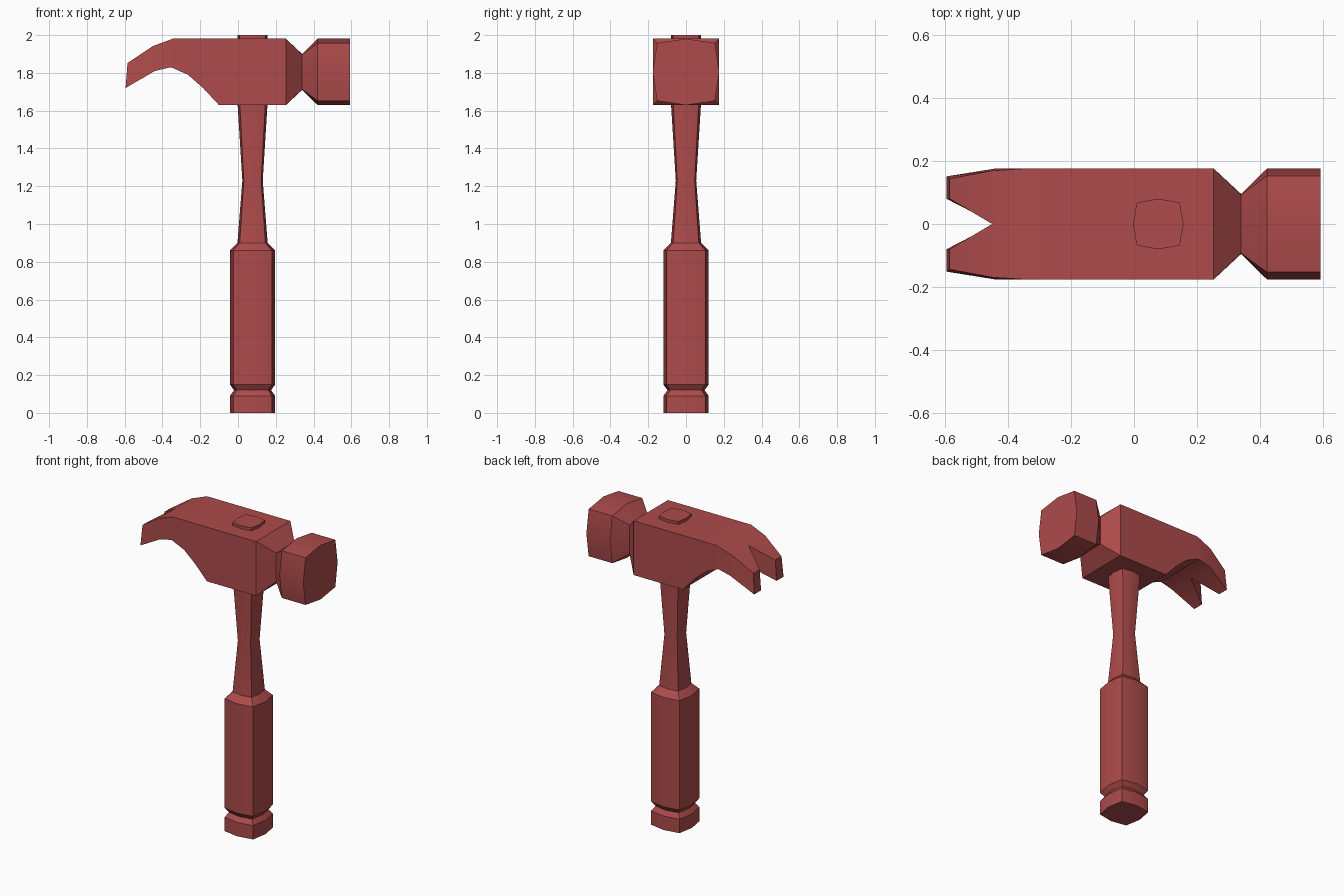
import bpy, bmesh, math
from mathutils import Vector

if "Cube" in bpy.data.objects:
    bpy.data.objects.remove(bpy.data.objects["Cube"])

CX = 0.077      # handle axis in x
HZ = 1.805      # head axis in z

red = bpy.data.materials.new("hammer_red")
red.diffuse_color = (0.42, 0.07, 0.07, 1)
red.use_nodes = True
red.node_tree.nodes["Principled BSDF"].inputs["Base Color"].default_value = red.diffuse_color


def finish(name, bm):
    bmesh.ops.remove_doubles(bm, verts=bm.verts, dist=1e-4)
    bmesh.ops.recalc_face_normals(bm, faces=bm.faces)
    me = bpy.data.meshes.new(name)
    bm.to_mesh(me)
    bm.free()
    me.shade_smooth()
    me.set_sharp_from_angle(angle=math.radians(30))
    me.materials.append(red)
    ob = bpy.data.objects.new(name, me)
    bpy.context.collection.objects.link(ob)


def octagon(mid, corner):
    """Square with slightly bulging sides."""
    m, c = mid, corner
    return [(m, 0), (c, c), (0, m), (-c, c), (-m, 0), (-c, -c), (0, -m), (c, -c)]


def loft(name, sections, place, cap_start=True):
    bm = bmesh.new()
    rings = [[bm.verts.new(place(t, a, b)) for a, b in octagon(m, c)]
             for t, m, c in sections]
    for r, s in zip(rings, rings[1:]):
        for i in range(8):
            j = (i + 1) % 8
            bm.faces.new((r[i], r[j], s[j], s[i]))
    if cap_start:
        bm.faces.new(rings[0])
    bm.faces.new(rings[-1])
    finish(name, bm)


# Handle: grip with groove, waisted shaft, end showing through the head
profile = [(0, .12), (.09, .12), (.12, .098), (.15, .12), (.86, .12),
           (.9, .08), (1.23, .054), (1.63, .079), (2.0, .08)]
loft("handle", [(z, r, r * .85) for z, r in profile],
     lambda t, a, b: (CX + a, b, t))

# Neck and striking face
loft("striking_face",
     [(.253, .176, .176), (.34, .095, .093), (.422, .176, .153), (.592, .176, .153)],
     lambda t, a, b: (t, a, HZ + b), cap_start=False)

# Head block and split claw: top x, z / bottom x, z / outer y top, bottom / inner y
stations = [
    (.253, 1.981, .253, 1.629, .176, .176, 0),
    (-.10, 1.981, -.10, 1.629, .176, .176, 0),
    (-.185, 1.981, -.185, 1.72, .176, .176, 0),
    (-.265, 1.981, -.265, 1.79, .176, .176, 0),
    (-.345, 1.981, -.355, 1.83, .176, .176, 0),
    (-.45, 1.942, -.44, 1.81, .169, .176, 0),
    (-.585, 1.852, -.595, 1.72, .144, .151, .08),
]
bm = bmesh.new()
for side in (1, -1):
    rings = []
    for tx, tz, bx, bz, ot, ob_, inner in stations:
        pts = [(tx, inner, tz), (tx, ot, tz), (bx, ob_, bz), (bx, inner, bz)]
        rings.append([bm.verts.new((x, side * y, z)) for x, y, z in pts])
    for k, (r, s) in enumerate(zip(rings, rings[1:])):
        # the inner wall exists only along the claw slot
        for i in range(4 if k == len(rings) - 2 else 3):
            j = (i + 1) % 4
            bm.faces.new((r[i], r[j], s[j], s[i]))
    bm.faces.new(rings[-1])
finish("claw_head", bm)
